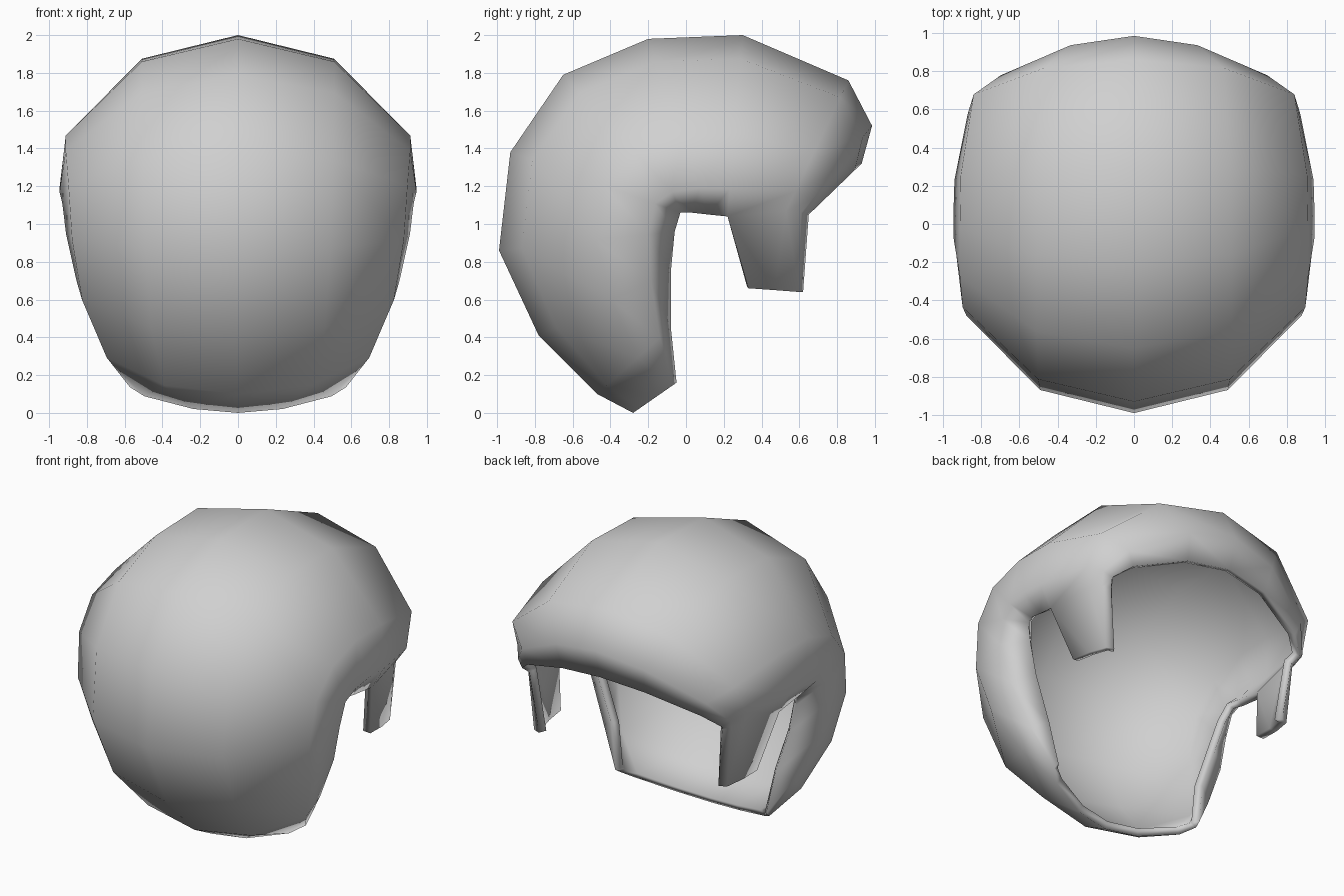
import bpy
import bmesh
from mathutils import Vector

cube = bpy.data.objects.get("Cube")
if cube:
    bpy.data.objects.remove(cube)

# Width of each row, as a share of the rim: full sections and pointed end sections
FULL = (1, 1, .965, .54, 0)
POINTED = (1, .97, .84, .4, 0)
ROWS = (0, .15, .45, .87, 1)

# Each station joins a rim point (x, y, z) to a centreline point (y, z),
# with its row widths and how far the rim curls inwards
STATIONS = [
    ((.59, -.05, .16), (-.28, 0), POINTED, .02),
    ((.72, -.08, .45), (-.47, .1), FULL, .1),
    ((.855, -.08, .75), (-.78, .41), FULL, .13),
    ((.91, -.06, .96), (-.99, .86), FULL, .12),
    ((.93, -.03, 1.06), (-.93, 1.38), FULL, .1),
    ((.945, .03, 1.06), (-.65, 1.79), FULL, .09),
    ((.945, .12, 1.05), (-.2, 1.98), FULL, .09),
    ((.94, .22, 1.04), (.3, 2), FULL, .08),
    ((.87, .53, 1.07), (.86, 1.76), FULL, .06),
    ((.83, .61, 1.06), (.985, 1.52), POINTED, .06),
    ((.78, .65, 1.05), (.93, 1.32), POINTED, .05),
]
# Lower edge of the lock in front of the ear, under the last four stations
LOCK = [(.77, .33, .66), (.76, .47, .65), (.73, .6, .64), (.68, .62, .64)]


def section(rim, centre, widths, curl):
    """Points of one section, from the rim to the centreline."""
    points = []
    for t, width in zip(ROWS, widths):
        x = rim[0] * width - (curl if t == 0 else 0)
        y = rim[1] + (centre[0] - rim[1]) * t
        z = rim[2] + (centre[1] - rim[2]) * t
        points.append((x, y, z))
    return points


def add_strips(bm, lines):
    """Quads between neighbouring lines of vertices."""
    for a, b in zip(lines, lines[1:]):
        for i in range(len(a) - 1):
            bm.faces.new((a[i], a[i + 1], b[i + 1], b[i]))


bm = bmesh.new()

# Rounded cap, its edge curled inwards around the ear
grid = [[bm.verts.new(p) for p in section(*station)] for station in STATIONS]
add_strips(bm, grid)

# Lock in front of the ear
lock = [bm.verts.new(p) for p in LOCK]
add_strips(bm, [[line[0] for line in grid[-4:]], lock])

# Turn all faces outwards
bmesh.ops.recalc_face_normals(bm, faces=bm.faces)
bm.normal_update()
middle = Vector((0, 0, 1))
if sum(f.normal.dot(f.calc_center_median() - middle) for f in bm.faces) < 0:
    bmesh.ops.reverse_faces(bm, faces=bm.faces)

mesh = bpy.data.meshes.new("hair_cap")
bm.to_mesh(mesh)
bm.free()
hair = bpy.data.objects.new("hair_cap", mesh)
bpy.context.collection.objects.link(hair)

# Second half and wall thickness
mirror = hair.modifiers.new("mirror", "MIRROR")
mirror.use_clip = True
wall = hair.modifiers.new("wall", "SOLIDIFY")
wall.thickness = .05
wall.offset = -1
for polygon in mesh.polygons:
    polygon.use_smooth = True

# Plain grey
grey = bpy.data.materials.new("light_grey")
grey.use_nodes = True
color = (.63, .63, .63, 1)
grey.diffuse_color = color
grey.node_tree.nodes["Principled BSDF"].inputs["Base Color"].default_value = color
mesh.materials.append(grey)
